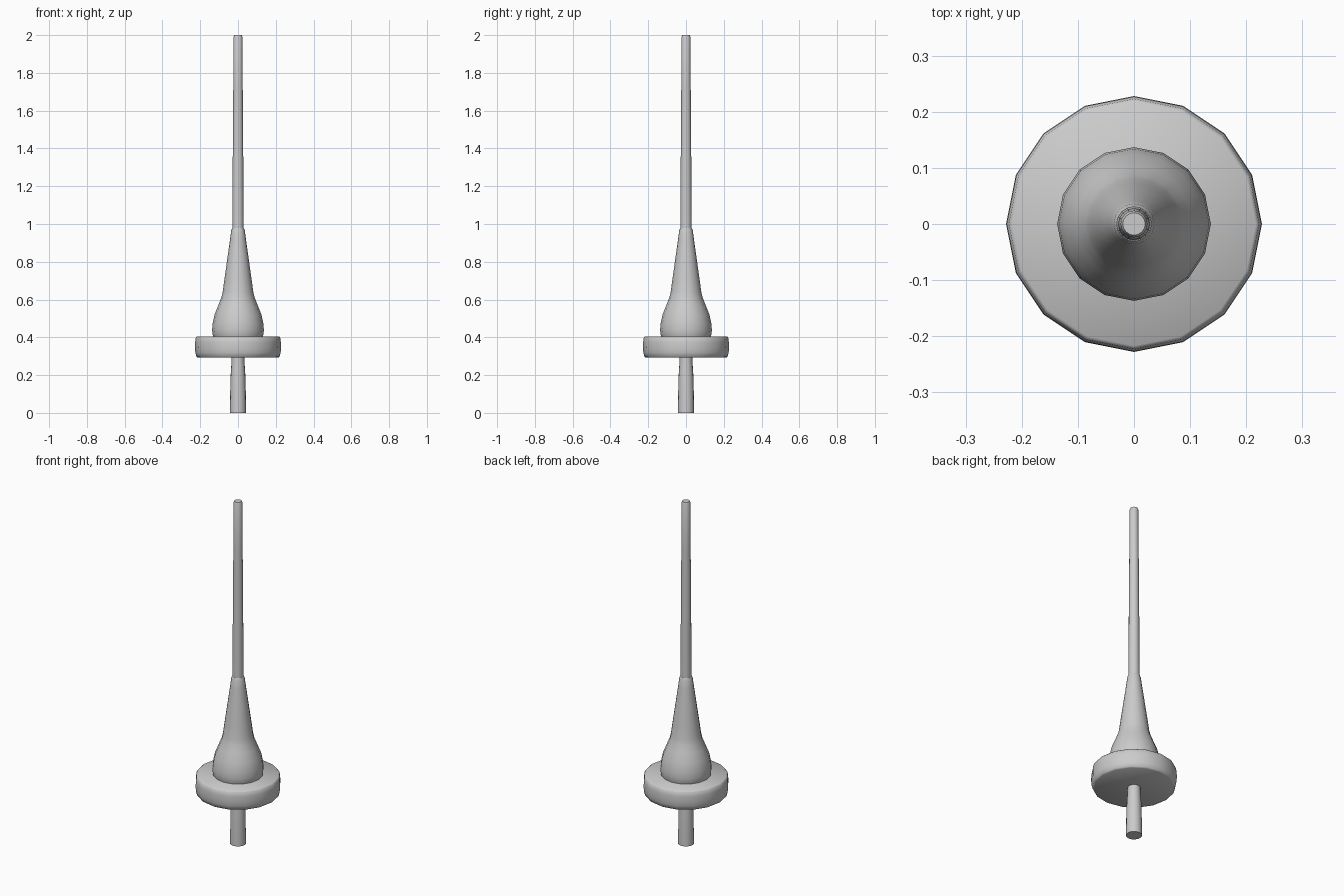
import bpy, math

if "Cube" in bpy.data.objects:
    bpy.data.objects.remove(bpy.data.objects["Cube"])

metal = bpy.data.materials.new("light grey")
metal.diffuse_color = (0.6, 0.6, 0.6, 1)
metal.use_nodes = True
metal.node_tree.nodes["Principled BSDF"].inputs["Base Color"].default_value = metal.diffuse_color
N = 16


def lathe(name, profile, angle):
    """Revolve (radius, z) points around z with capped ends."""
    verts, faces = [], []
    for r, z in profile:
        for i in range(N):
            a = 2 * math.pi * i / N
            verts.append((r * math.cos(a), r * math.sin(a), z))
    for k in range(len(profile) - 1):
        for i in range(N):
            j = (i + 1) % N
            faces.append((k * N + i, k * N + j, (k + 1) * N + j, (k + 1) * N + i))
    last = (len(profile) - 1) * N
    faces.append(tuple(reversed(range(N))))
    faces.append(tuple(range(last, last + N)))
    me = bpy.data.meshes.new(name)
    me.from_pydata(verts, [], faces)
    me.materials.append(metal)
    ob = bpy.data.objects.new(name, me)
    bpy.context.collection.objects.link(ob)
    bpy.ops.object.select_all(action='DESELECT')
    ob.select_set(True)
    bpy.context.view_layer.objects.active = ob
    bpy.ops.object.shade_smooth_by_angle(angle=math.radians(angle))
    return ob


# mounting peg, slightly flared at the foot
lathe("mounting_peg", [(0.043, 0), (0.043, 0.02), (0.041, 0.12),
                       (0.039, 0.2), (0.034, 0.275), (0.034, 0.31)], 40)

# round base disc with softened rims
lathe("base_disc", [(0.212, 0.292), (0.220, 0.297), (0.226, 0.32), (0.228, 0.345),
                    (0.227, 0.375), (0.223, 0.4), (0.217, 0.405)], 50)

# bell shaped boot and tapering collar
lathe("bell_collar", [(0.128, 0.395), (0.135, 0.415), (0.137, 0.44), (0.134, 0.475),
                      (0.124, 0.52), (0.104, 0.57), (0.088, 0.61), (0.081, 0.64),
                      (0.073, 0.70), (0.056, 0.82), (0.042, 0.92),
                      (0.036, 0.965), (0.031, 0.978)], 40)

# long rod with a slight taper
lathe("rod", [(0.030, 0.96), (0.028, 1.33), (0.025, 1.73), (0.024, 1.99),
              (0.020, 2.0)], 50)
